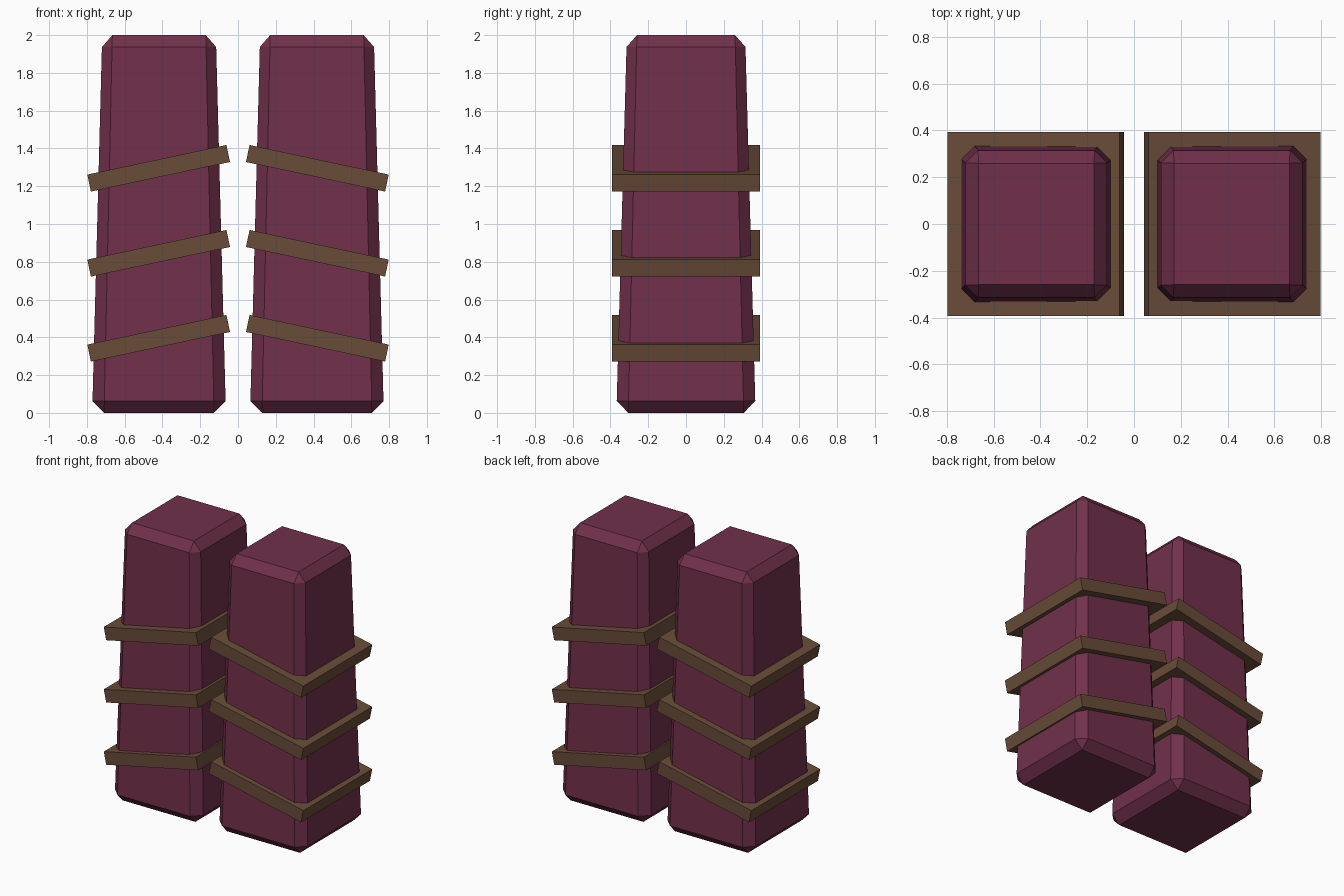
import bpy, bmesh, math
from mathutils import Matrix, Vector

if "Cube" in bpy.data.objects:
    bpy.data.objects.remove(bpy.data.objects["Cube"])


def material(name, rgb):
    m = bpy.data.materials.new(name)
    m.diffuse_color = (*rgb, 1)
    m.use_nodes = True
    m.node_tree.nodes["Principled BSDF"].inputs["Base Color"].default_value = m.diffuse_color
    return m


PLUM = material("plum cloth", (0.165, 0.030, 0.070))
BROWN = material("brown leather", (0.140, 0.072, 0.040))


def box(size, centre):
    bm = bmesh.new()
    bmesh.ops.create_cube(bm, size=1)
    for v in bm.verts:
        v.co = Vector(a * b for a, b in zip(v.co, size)) + Vector(centre)
    return bm


def finish(bm, name, mat):
    bmesh.ops.recalc_face_normals(bm, faces=bm.faces)
    me = bpy.data.meshes.new(name)
    bm.to_mesh(me)
    bm.free()
    me.materials.append(mat)
    bpy.context.collection.objects.link(bpy.data.objects.new(name, me))


for side, label in ((-1, "left"), (1, "right")):
    # Chamfered leg, tapering towards the top
    bm = box((0.708, 0.737, 2), (0, 0, 1))
    bmesh.ops.bevel(bm, geom=bm.edges[:], offset=0.063, segments=1,
                    affect='EDGES', profile=0.5)
    for v in bm.verts:
        s = 1 - 0.075 * v.co.z
        v.co.x = v.co.x * s + side * 0.418
        v.co.y *= s
    finish(bm, label + "_leg", PLUM)

    # Three slanted straps, lower on the outer side
    for i in range(3):
        bm = box((0.753, 0.786, 0.092), (0, 0, 0))
        bm.transform(Matrix.Translation((side * 0.42, 0, 0.395 + 0.45 * i))
                     @ Matrix.Rotation(math.radians(12) * side, 4, 'Y'))
        finish(bm, f"{label}_strap_{i + 1}", BROWN)
